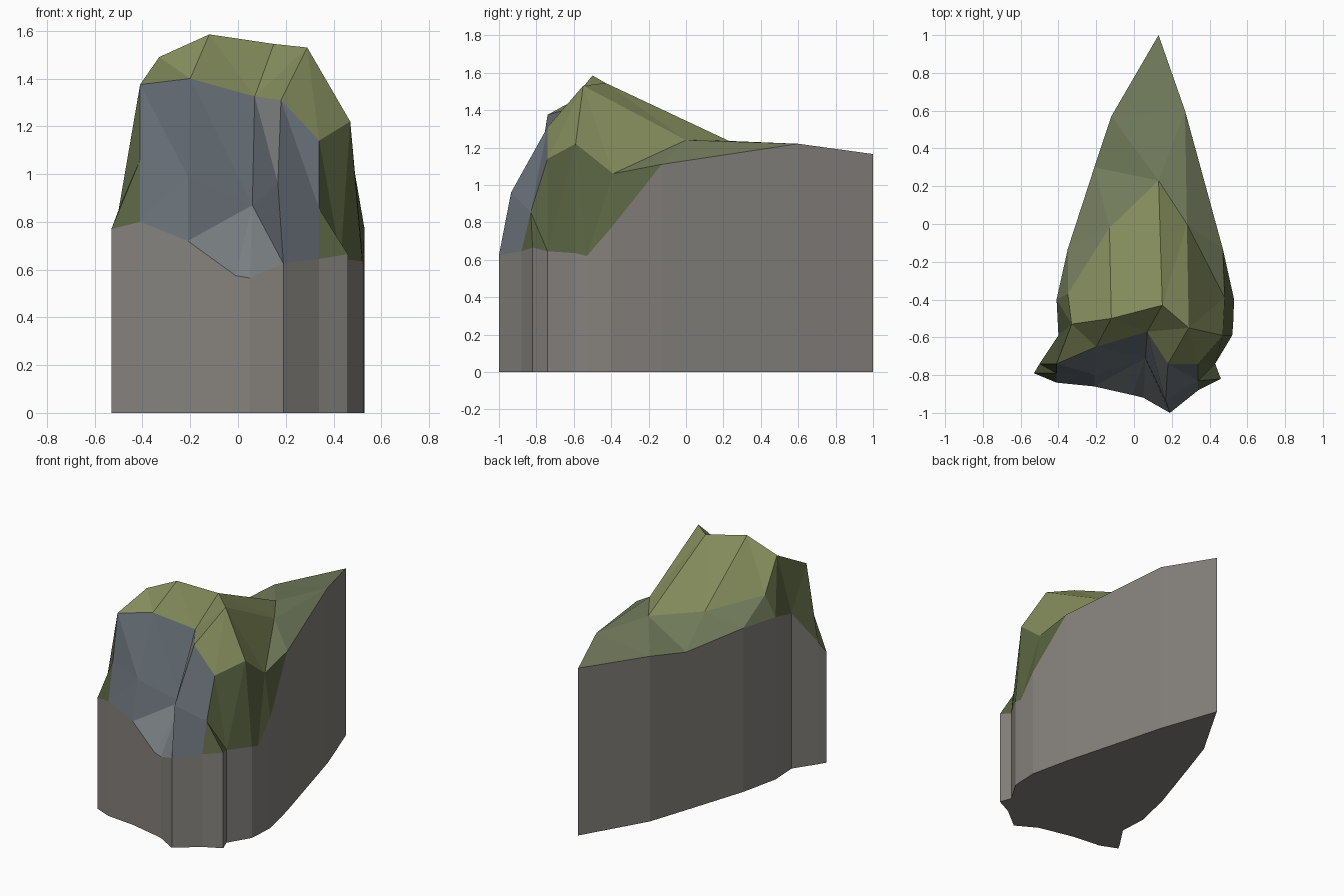
import bpy, bmesh
from mathutils import Vector
from mathutils.geometry import delaunay_2d_cdt

if "Cube" in bpy.data.objects:
    bpy.data.objects.remove(bpy.data.objects["Cube"])

# Top edge of the vertical walls, counter-clockwise from the front left
outline = [
    (-.53, -.79, .77), (-.41, -.84, .80), (-.21, -.86, .72), (-.01, -.905, .575),
    (.05, -.92, .565), (.19, -1, .625), (.34, -.88, .645), (.46, -.82, .665),
    (.43, -.74, .645), (.52, -.59, .635), (.525, -.53, .62), (.53, -.40, .77),
    (.47, -.13, 1.11), (.27, .60, 1.22), (.13, 1, 1.165), (-.12, .57, 1.15),
    (-.21, .30, 1.10), (-.35, -.13, 1.14), (-.41, -.40, 1.13), (-.40, -.59, 1.08),
    (-.50, -.74, .85)]
# Edge between the bare rock face and the grass
lip = [outline[1], (-.41, -.79, 1.06), (-.41, -.74, 1.375), (-.20, -.65, 1.40),
       (.07, -.57, 1.325), (.18, -.74, 1.31), (.34, -.74, 1.14),
       (.34, -.83, .855), outline[6]]
# Highest ridge, and the rim where the hill meets the back slope
summit = [lip[2], (-.33, -.53, 1.49), (-.12, -.50, 1.585), (.15, -.43, 1.545),
          (.29, -.55, 1.53), (.47, -.59, 1.22)]
rim = [summit[1], (-.35, -.37, 1.28), (-.13, -.02, 1.24), (.13, .23, 1.235),
       (.28, 0, 1.24), (.48, -.39, 1.06), summit[5]]
# Points on the rock face: left bulge, crevice, nose
bulge, crevice, nose = (-.21, -.80, .99), (.06, -.71, .87), (.167, -.935, .96)
creases = [
    (summit[3], rim[3]), (summit[4], rim[4]), (summit[4], rim[5]),
    (lip[4], summit[3]), (lip[5], summit[4]), (lip[6], summit[5]), (lip[3], summit[2]),
    (lip[4], crevice), (lip[4], nose), (lip[5], nose), (nose, outline[5]),
    (crevice, outline[5]), (crevice, outline[2]), (bulge, crevice),
    (lip[3], bulge), (bulge, outline[2]), (lip[1], bulge)]

# Surface regions in plan: later ones replace earlier ones
regions = [
    ("grass_hill", outline, (.23, .26, .105)),
    ("grass_back_slope", outline[12:19] + rim[1:6], (.17, .20, .107)),
    ("grass_right_side", outline[6:13] + [rim[5], summit[5], lip[6], lip[7]],
     (.105, .13, .055)),
    ("grass_left_side", outline[18:] + outline[:2] + [lip[1], lip[2], rim[0], rim[1]],
     (.105, .13, .055)),
    ("rock_face", outline[1:7] + lip[-2:0:-1], (.14, .165, .19)),
    ("pale_rock_foot", outline[2:6] + [crevice], (.19, .21, .22)),
    ("pale_rock_rib", [lip[4], nose, lip[5]], (.21, .22, .22))]


def make_object(name, verts, faces, color):
    mesh = bpy.data.meshes.new(name)
    mesh.from_pydata(verts, [], faces)
    bm = bmesh.new()
    bm.from_mesh(mesh)
    loose = [v for v in bm.verts if not v.link_faces]
    bmesh.ops.delete(bm, geom=loose, context='VERTS')
    bm.to_mesh(mesh)
    bm.free()
    mat = bpy.data.materials.new(name)
    mat.diffuse_color = (*color, 1)
    mat.use_nodes = True
    mat.node_tree.nodes["Principled BSDF"].inputs["Base Color"].default_value = mat.diffuse_color
    mesh.materials.append(mat)
    obj = bpy.data.objects.new(name, mesh)
    bpy.context.collection.objects.link(obj)
    return obj


# Triangulate the terrain in plan, keeping every crease line
lines = [lip, summit, rim] + creases
points = list(dict.fromkeys(outline + [p for line in lines for p in line]))
index = {p: i for i, p in enumerate(points)}
edges = [(index[a], index[b]) for line in lines for a, b in zip(line, line[1:])]
polygons = [[index[p] for p in poly] for _, poly, _ in regions]
flat, _, tris, orig_verts, _, orig_faces = delaunay_2d_cdt(
    [Vector(p[:2]) for p in points], edges, polygons, 1, 1e-5)


def lift(v, origins):
    near = origins[0] if origins else min(
        range(len(points)), key=lambda i: (Vector(points[i][:2]) - v).length)
    return (v.x, v.y, points[near][2])


terrain = [lift(v, o) for v, o in zip(flat, orig_verts)]
for i, (name, _, color) in enumerate(regions):
    make_object(name, terrain,
                [t for t, o in zip(tris, orig_faces) if max(o) == i], color)

# Vertical walls and flat underside
n = len(outline)
base = [(x, y, 0) for x, y, z in outline]
walls = [(i, (i + 1) % n, n + (i + 1) % n, n + i) for i in range(n)]
make_object("cliff_walls", base + outline,
            walls + [tuple(reversed(range(n)))], (.235, .222, .205))
